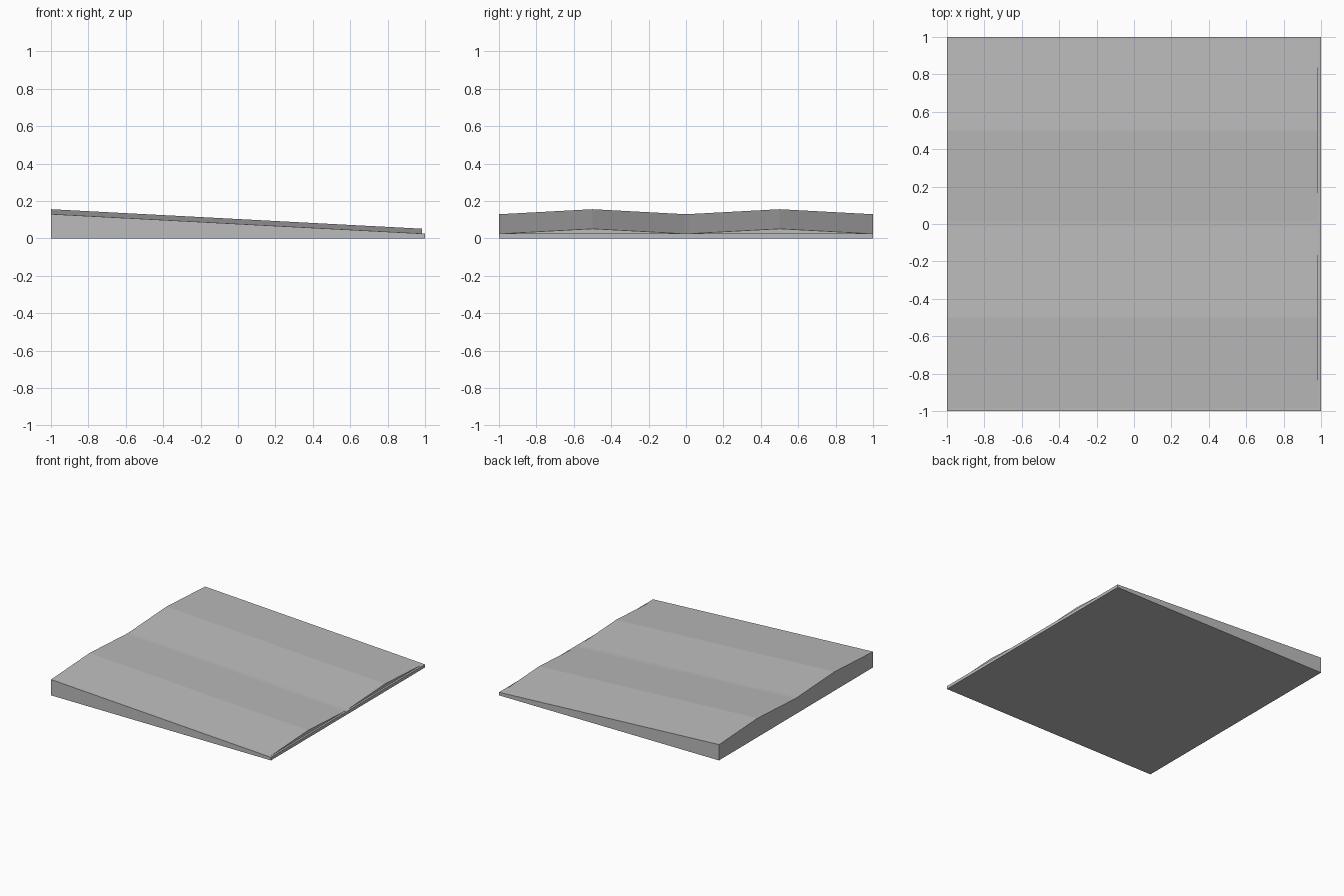
import bpy
import bmesh

cube = bpy.data.objects.get("Cube")
if cube:
    bpy.data.objects.remove(cube, do_unlink=True)

grey = bpy.data.materials.new("plain_grey")
grey.use_nodes = True
colour = (0.5, 0.5, 0.5, 1)
grey.diffuse_color = colour
grey.node_tree.nodes["Principled BSDF"].inputs["Base Color"].default_value = colour

HIGH, LOW = 0.13, 0.025      # deck height at the left and right ends
RISE = 0.026                 # height of each ridge above the deck
END = 0.985                  # where the ridges stop


def deck_z(x):
    return HIGH + (LOW - HIGH) * (x + 1) / 2


def loft(name, first, second):
    """Solid between two matching end sections."""
    bm = bmesh.new()
    a = [bm.verts.new(p) for p in first]
    b = [bm.verts.new(p) for p in second]
    bm.faces.new(a)
    bm.faces.new(b)
    for i in range(len(a)):
        j = (i + 1) % len(a)
        bm.faces.new((a[i], a[j], b[j], b[i]))
    bmesh.ops.recalc_face_normals(bm, faces=bm.faces)
    mesh = bpy.data.meshes.new(name)
    bm.to_mesh(mesh)
    bm.free()
    mesh.materials.append(grey)
    obj = bpy.data.objects.new(name, mesh)
    bpy.context.collection.objects.link(obj)
    return obj


# Sloping base
def base_section(x):
    return [(x, -1, 0), (x, 1, 0), (x, 1, deck_z(x)), (x, -1, deck_z(x))]


loft("sloping_base", base_section(-1), base_section(1))


# Two shallow ridges along the slope, separated by narrow flat strips
def ridge_section(x, y):
    z = deck_z(x)
    return [(x, y - 0.485, z), (x, y + 0.485, z), (x, y, z + RISE)]


for name, y in (("front_ridge", -0.5), ("back_ridge", 0.5)):
    loft(name, ridge_section(-1, y), ridge_section(END, y))
